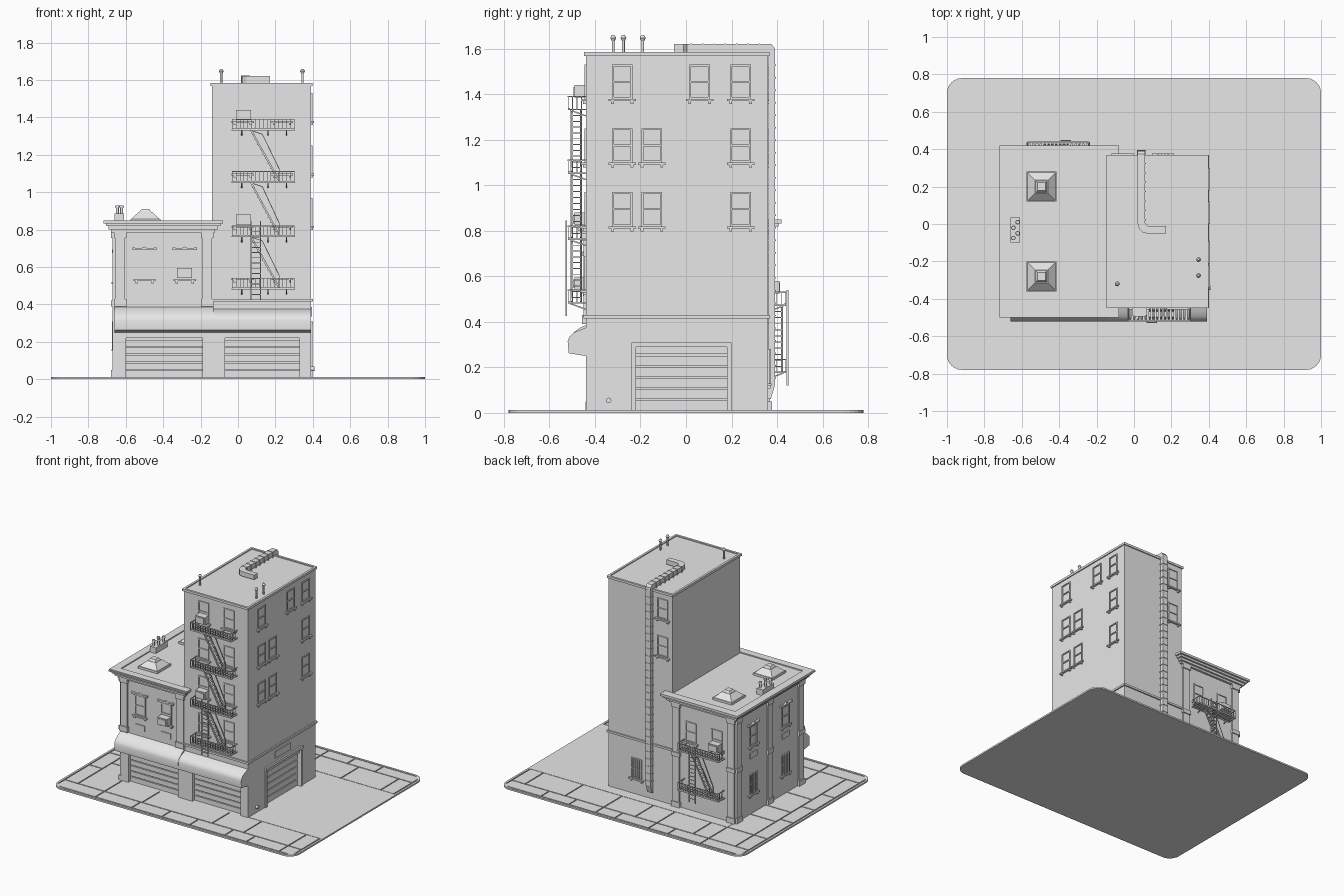
import bpy, bmesh, math
from mathutils import Vector, Matrix

cube = bpy.data.objects.get("Cube")
if cube:
    bpy.data.objects.remove(cube)

grey = bpy.data.materials.new("plain grey")
grey.use_nodes = True
grey.diffuse_color = (0.8, 0.8, 0.8, 1)
grey.node_tree.nodes["Principled BSDF"].inputs["Base Color"].default_value = (0.8, 0.8, 0.8, 1)

L, M, R, F, B = -0.66, -0.14, 0.39, -0.44, 0.36   # left, party wall, right, front, back


def on_wall(wall, u, d, z):
    """Point at u along a wall, d outward from it, z up."""
    return Vector({"front": (u, F - d, z), "back": (u, B + d, z),
                   "right": (R + d, u, z), "left": (L - d, u, z)}[wall])


class Part:
    """A mesh gathered from simple solids."""
    def __init__(self):
        self.bm = bmesh.new()

    def box(self, x0, x1, y0, y1, z0, z1):
        size = Matrix.Diagonal((abs(x1 - x0), abs(y1 - y0), abs(z1 - z0), 1))
        mid = Matrix.Translation(((x0 + x1) / 2, (y0 + y1) / 2, (z0 + z1) / 2))
        bmesh.ops.create_cube(self.bm, size=1, matrix=mid @ size)

    def wbox(self, wall, u0, u1, d0, d1, z0, z1):
        a, b = on_wall(wall, u0, d0, z0), on_wall(wall, u1, d1, z1)
        self.box(a.x, b.x, a.y, b.y, a.z, b.z)

    def beam(self, p, q, w=0.004):
        v = q - p
        m = Matrix.Translation((p + q) / 2) @ v.to_track_quat("Z", "Y").to_matrix().to_4x4()
        bmesh.ops.create_cube(self.bm, size=1, matrix=m @ Matrix.Diagonal((w, w, v.length, 1)))

    def cone(self, x, y, z0, z1, r0, r1, sides=12, turn=0):
        m = Matrix.Translation((x, y, (z0 + z1) / 2)) @ Matrix.Rotation(turn, 4, "Z")
        bmesh.ops.create_cone(self.bm, cap_ends=True, segments=sides, radius1=r0,
                              radius2=r1, depth=z1 - z0, matrix=m)

    def prism(self, points, shift):
        face = self.bm.faces.new([self.bm.verts.new(p) for p in points])
        out = bmesh.ops.extrude_face_region(self.bm, geom=[face])["geom"]
        bmesh.ops.translate(self.bm, vec=shift, verts=[g for g in out if isinstance(g, bmesh.types.BMVert)])

    def finish(self, name, smooth=False):
        bmesh.ops.recalc_face_normals(self.bm, faces=self.bm.faces)
        mesh = bpy.data.meshes.new(name)
        self.bm.to_mesh(mesh)
        self.bm.free()
        mesh.materials.append(grey)
        ob = bpy.data.objects.new(name, mesh)
        bpy.context.collection.objects.link(ob)
        bpy.ops.object.select_all(action="DESELECT")
        ob.select_set(True)
        bpy.context.view_layer.objects.active = ob
        if smooth:
            bpy.ops.object.shade_smooth_by_angle(angle=math.radians(40))
        return ob


def rounded(hx, hy, r, z):
    pts = []
    for k, (sx, sy) in enumerate([(1, 1), (-1, 1), (-1, -1), (1, -1)]):
        for i in range(7):
            a = math.pi / 2 * (k + i / 6)
            pts.append(Vector((sx * (hx - r) + r * math.cos(a), sy * (hy - r) + r * math.sin(a), z)))
    return pts


# Ground: base plate, curb ring and paving slabs with open joints
p = Part()
p.prism(rounded(1, 0.78, 0.08, 0), (0, 0, 0.006))
p.finish("ground_base")

p = Part()
rings = [[p.bm.verts.new(v) for v in rounded(hx, hy, r, z)] for hx, hy, r, z in
         [(0.985, 0.765, 0.065, 0.005), (1, 0.78, 0.08, 0.005), (1, 0.78, 0.08, 0.012), (0.985, 0.765, 0.065, 0.012)]]
for a, b in zip(rings, rings[1:] + rings[:1]):
    for i in range(len(a)):
        j = (i + 1) % len(a)
        p.bm.faces.new((a[i], a[j], b[j], b[i]))
p.finish("curb")


def slabs(part, cuts, lo, hi, along_y=False):
    g = 0.004
    for a, b in zip(cuts, cuts[1:]):
        if along_y:
            part.box(lo + g, hi - g, a + g, b - g, 0.004, 0.012)
        else:
            part.box(a + g, b - g, lo + g, hi - g, 0.004, 0.012)


p = Part()
slabs(p, [-0.98, -0.65, -0.38, -0.22, 0.06, 0.22, 0.44, 0.67, 0.98], 0.66, 0.76)
slabs(p, [-0.87, -0.65, -0.52, -0.22, -0.04, 0.22, 0.54, 0.87, 0.98], 0.44, 0.66)
slabs(p, [-0.65, -0.34, 0.24, 0.5, 0.87, 0.98], -0.65, -0.43)
slabs(p, [-0.98, -0.65, -0.35, -0.1, 0.13, 0.42, 0.6, 0.87, 0.98], -0.76, -0.65)
slabs(p, [-0.65, -0.25, 0, 0.18, 0.44], -0.87, -0.65, True)
slabs(p, [-0.65, -0.43, -0.25], -0.87, -0.65, True)
slabs(p, [-0.65, -0.36, -0.12, 0.13, 0.44, 0.66], -0.98, -0.87, True)
p.box(-0.65, 0.985, -0.43, 0.44, 0.004, 0.012)
p.finish("paving_slabs")

# Buildings with door openings cut out
doors = [("front", -0.60, -0.19, 0.25), ("front", -0.07, 0.33, 0.25), ("right", -0.22, 0.18, 0.29)]
for name, x0, x1, top in [("low_building", L, M, 0.80), ("tower", M, R, 1.575)]:
    p = Part()
    p.box(x0, x1, F, B, 0.004, top)
    body = p.finish(name)
    p = Part()
    for wall, u0, u1, h in doors:
        p.wbox(wall, u0, u1, -0.035, 0.05, 0.012, h)
    cutter = p.finish("door_cutter")
    cutter.hide_render = True
    bpy.context.view_layer.objects.active = body
    mod = body.modifiers.new("openings", "BOOLEAN")
    mod.object, mod.operation, mod.solver = cutter, "DIFFERENCE", "EXACT"
    bpy.ops.object.modifier_apply(modifier="openings")
    bpy.data.objects.remove(cutter)

# Roller shutters
p = Part()
for wall, u0, u1, h in doors:
    slats = 5
    step = (h - 0.045) / slats
    for i in range(slats):
        z = 0.012 + i * step
        p.wbox(wall, u0, u1, -0.036, -0.025, z, z + step - 0.006)
    p.wbox(wall, u0, u1, -0.036, -0.008, h - 0.03, h)
p.finish("roller_shutters")

p = Part()
for u in (-0.24, 0.18):
    p.wbox("right", u, u + 0.02, 0, 0.008, 0.012, 0.31)
p.wbox("right", -0.24, 0.20, 0, 0.012, 0.29, 0.31)
p.wbox("right", -0.12, 0.06, 0, 0.006, 0.335, 0.385)
p.finish("side_door_surround")

# Awnings over the shop fronts
for name, x0, x1, top in [("low_awning", L, -0.132, 0.385), ("tower_awning", -0.13, R, 0.375)]:
    p = Part()
    prof = [(F, 0.25), (-0.515, 0.262), (-0.52, 0.315), (-0.512, 0.335), (-0.495, 0.352), (-0.465, top - 0.01), (F, top)]
    p.prism([(x0, y, z) for y, z in prof], (x1 - x0, 0, 0))
    p.finish(name, True)

# Tower trim
p = Part()
p.box(M - 0.003, R + 0.01, F - 0.01, B + 0.01, 0.415, 0.43)
p.finish("tower_ledge")
p = Part()
p.box(M - 0.008, R + 0.008, F - 0.008, B + 0.008, 1.568, 1.578)
for y in (F, B):
    p.box(M - 0.008, R + 0.008, y - 0.008, y + 0.008, 1.57, 1.585)
for x in (M, R):
    p.box(x - 0.008, x + 0.008, F, B, 1.57, 1.585)
p.finish("tower_roof_rim")

# Cornice and low roof
p = Part()
for out, z0, z1 in [(0.018, 0.785, 0.805), (0.032, 0.80, 0.82), (0.046, 0.818, 0.835), (0.06, 0.833, 0.842)]:
    p.box(L - out, M + out, F - out, B + out, z0, z1)
p.box(L - 0.06, L, F - 0.055, B + 0.06, 0.84, 0.85)
for y0, y1 in [(F - 0.055, F), (B, B + 0.06)]:
    p.box(L - 0.06, M + 0.06, y0, y1, 0.84, 0.85)
p.finish("cornice")

# Pilasters
p = Part()
spots = [("front", -0.63, 0.39), ("front", -0.165, 0.39), ("back", -0.63, 0.01), ("back", -0.175, 0.01),
         ("left", -0.408, 0.01), ("left", -0.04, 0.01), ("left", 0.328, 0.01)]
for wall, u, z0 in spots:
    for half, d, a, b in [(0.027, 0.01, z0, 0.79), (0.034, 0.018, 0.39, 0.42), (0.034, 0.018, 0.755, 0.79),
                          (0.034, 0.018, z0, z0 + 0.04)]:
        p.wbox(wall, u - half, u + half, -0.01, d, a, b)
p.finish("pilasters")


def window(part, wall, u, z, w=0.09, h=0.15, lintel=False, bars=False):
    a, b = u - w / 2, u + w / 2
    for u0, u1, z0, z1 in [(a, a + 0.008, z, z + h), (b - 0.008, b, z, z + h), (a, b, z + h - 0.008, z + h),
                           (a, b, z, z + 0.008), (a, b, z + h / 2 - 0.004, z + h / 2 + 0.004)]:
        part.wbox(wall, u0, u1, -0.001, 0.007, z0, z1)
    part.wbox(wall, a - 0.015, b + 0.015, 0, 0.016, z - 0.01, z)
    for e in (a - 0.004, b - 0.008):
        part.wbox(wall, e, e + 0.012, 0, 0.012, z - 0.022, z - 0.01)
    if lintel:
        part.prism([on_wall(wall, u + du, 0, z + h + dz) for du, dz in
                    [(-0.065, 0.005), (0.065, 0.005), (0.065, 0.02), (0.02, 0.014), (0, 0.024), (-0.02, 0.014), (-0.065, 0.02)]],
                   on_wall(wall, 0, 0.014, 0) - on_wall(wall, 0, 0, 0))
    for i in range(1, 5 if bars else 1):
        x = a + w * i / 5
        part.wbox(wall, x - 0.002, x + 0.002, 0.006, 0.014, z, z + h)


p = Part()
for z in (0.54, 0.82, 1.10, 1.38):
    for u in (0.025, 0.235):
        window(p, "front", u, z)
for z, places in [(0.82, (-0.28, -0.15, 0.24)), (1.10, (-0.28, -0.15, 0.24)), (1.38, (-0.28, 0.06, 0.24))]:
    for u in places:
        window(p, "right", u, z)
for z in (1.10, 1.38):
    window(p, "back", -0.06, z)
window(p, "back", 0.155, 0.13, bars=True)
p.finish("tower_windows")

p = Part()
for u in (-0.50, -0.285):
    window(p, "front", u, 0.535, lintel=True)
    p.wbox("front", u - 0.04, u + 0.04, 0, 0.007, 0.43, 0.47)
    window(p, "back", u - 0.01, 0.52)
for u in (0.15, -0.23):
    window(p, "left", u, 0.52, lintel=True)
    window(p, "left", u, 0.16, bars=True)
    p.wbox("left", u - 0.04, u + 0.04, 0, 0.007, 0.43, 0.47)
p.finish("low_building_windows")

# Air conditioners
p = Part()
for wall, u, z in [("front", 0.03, 1.385), ("front", 0.03, 0.825), ("front", -0.285, 0.54), ("back", -0.51, 0.525)]:
    p.wbox(wall, u - 0.04, u + 0.04, 0, 0.05, z, z + 0.055)
    p.wbox(wall, u - 0.032, u + 0.032, 0.05, 0.054, z + 0.008, z + 0.047)
p.finish("air_conditioners")


# Fire escapes: landings, railings, stairs and drop ladder
def fire_escape(name, wall, origin, s, levels):
    part = Part()
    P = lambda t, d, z: on_wall(wall, origin + s * t, d, z)
    wide, deep, rail = 0.33, 0.078, 0.06
    for n, z in enumerate(levels):
        part.wbox(wall, origin, origin + s * wide, deep - 0.008, deep, z, z + 0.01)
        for i in range(17):
            t = wide * i / 16
            part.wbox(wall, origin + s * (t - 0.006), origin + s * (t + 0.006), 0, deep, z, z + 0.006)
            part.beam(P(t, deep, z), P(t, deep, z + rail), 0.003)
        for t in (0, wide):
            part.beam(P(t, 0, z + rail), P(t, deep, z + rail), 0.005)
            for i in range(1, 4):
                part.beam(P(t, deep * i / 4, z), P(t, deep * i / 4, z + rail), 0.003)
        for t in (0.05, 0.19, 0.29):
            part.beam(P(t, 0, z - 0.025), P(t, deep - 0.01, z), 0.006)
        part.beam(P(0, deep, z + rail), P(wide, deep, z + rail), 0.005)
        if n + 1 < len(levels):
            top = levels[n + 1]
            for d in (0.022, 0.062):
                part.beam(P(0.10, d, top), P(0.25, d, z + 0.01), 0.009)
                part.beam(P(0.16, d, top - 0.02), P(0.25, d, z + 0.075), 0.004)
                part.beam(P(0.10, d, top), P(0.16, d, top - 0.02), 0.004)
                part.beam(P(0.25, d, z + 0.01), P(0.25, d, z + 0.075), 0.004)
            for i in range(1, 11):
                t, h = 0.10 + 0.15 * i / 11, top + (z - top) * i / 11
                part.wbox(wall, origin + s * (t - 0.008), origin + s * (t + 0.008), 0.022, 0.062, h, h + 0.004)
    low = levels[0] - 0.055
    for t in (0.10, 0.15):
        part.beam(P(t, deep + 0.008, low), P(t, deep + 0.008, low + 0.42), 0.007)
    for i in range(1, 15):
        z = low + 0.42 * i / 15
        part.beam(P(0.10, deep + 0.008, z), P(0.15, deep + 0.008, z), 0.004)
    part.finish(name)


fire_escape("front_fire_escape", "front", -0.03, 1, [0.48, 0.76, 1.05, 1.33])
fire_escape("back_fire_escape", "back", -0.24, -1, [0.175, 0.47])

# Ventilation duct up the back wall and over the roof
p = Part()
p.box(0.02, 0.06, B + 0.002, 0.392, 0.12, 1.585)
p.prism([(0.02, y, z) for y, z in [(0.392, 1.58), (0.39, 1.603), (0.375, 1.62), (0.34, 1.62), (0.34, 1.585), (0.362, 1.58)]], (0.04, 0, 0))
p.box(0.02, 0.06, 0, 0.345, 1.585, 1.62)
p.prism([(x, y, 1.585) for x, y in [(0.02, 0.005), (0.027, -0.025), (0.045, -0.045), (0.075, -0.052), (0.075, -0.012), (0.06, 0.005)]], (0, 0, 0.035))
p.box(0.07, 0.17, -0.052, -0.012, 1.585, 1.62)
p.prism([(0.02, y, z) for y, z in [(B, 0.06), (0.372, 0.06), (0.392, 0.125), (B, 0.125)]], (0.04, 0, 0))
for i in range(26):
    p.box(0.016, 0.064, B, 0.395, 0.15 + i * 0.055, 0.156 + i * 0.055)
for i in range(7):
    p.box(0.016, 0.064, 0.02 + i * 0.05, 0.026 + i * 0.05, 1.578, 1.623)
p.finish("vent_duct")

# Roof fittings
p = Part()
for x, y in [(-0.09, -0.32), (0.345, -0.19), (0.345, -0.275)]:
    p.cone(x, y, 1.575, 1.64, 0.006, 0.006)
    p.cone(x, y, 1.635, 1.648, 0.007, 0.013)
    p.cone(x, y, 1.648, 1.66, 0.013, 0.006)
p.finish("roof_vents", True)

p = Part()
for y in (0.20, -0.28):
    p.box(-0.575, -0.415, y - 0.08, y + 0.08, 0.84, 0.858)
    p.cone(-0.495, y, 0.858, 0.895, 0.105, 0.05, 4, math.pi / 4)
    p.cone(-0.495, y, 0.895, 0.91, 0.044, 0.03, 4, math.pi / 4)
p.finish("skylights")

p = Part()
p.box(-0.66, -0.61, -0.10, 0.035, 0.84, 0.885)
for x, y in [(-0.645, -0.075), (-0.622, -0.05), (-0.645, -0.02), (-0.622, 0.01)]:
    p.cone(x, y, 0.88, 0.92, 0.008, 0.008)
    p.cone(x, y, 0.918, 0.93, 0.012, 0.01)
p.finish("chimney", True)

# Standpipe outlet on the side wall
p = Part()
bmesh.ops.create_cone(p.bm, cap_ends=True, segments=16, radius1=0.012, radius2=0.012, depth=0.02,
                      matrix=Matrix.Translation((R + 0.008, -0.34, 0.055)) @ Matrix.Rotation(math.pi / 2, 4, "Y"))
p.finish("standpipe_outlet", True)
